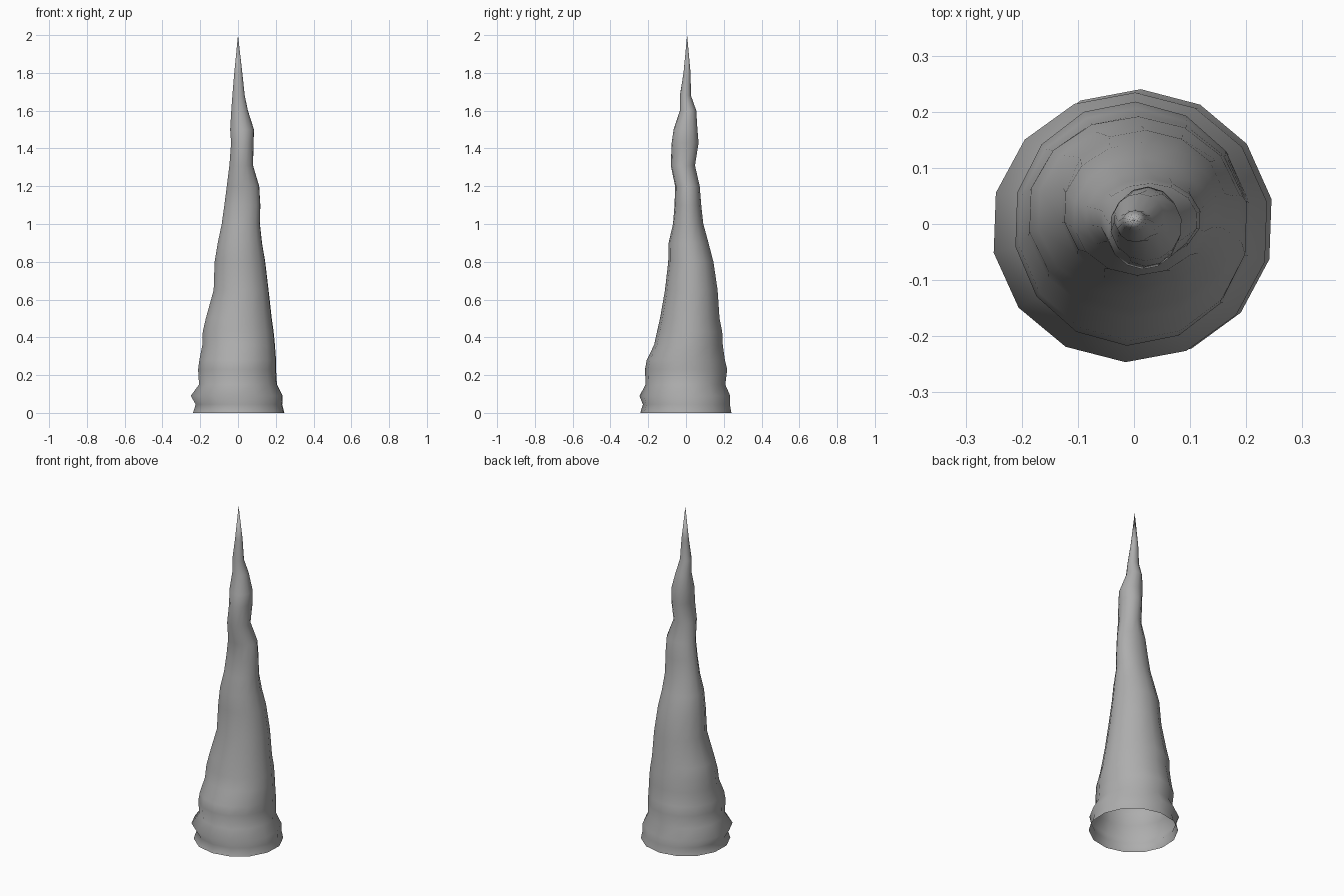
import bpy, bmesh
from math import sin, cos, pi, radians

SIDES = 14
TIP = (0.0, 0.006, 2.0)

# Ring profile: height, x min, x max, y min, y max
RINGS = [
    (0.00, -.240, .247, -.240, .238),
    (0.045, -.226, .236, -.226, .230),
    (0.09, -.252, .239, -.244, .232),
    (0.15, -.208, .208, -.212, .206),
    (0.23, -.213, .203, -.215, .216),
    (0.28, -.206, .203, -.206, .204),
    (0.36, -.190, .197, -.167, .193),
    (0.43, -.188, .190, -.152, .190),
    (0.50, -.172, .180, -.136, .176),
    (0.65, -.130, .163, -.110, .166),
    (0.80, -.125, .145, -.093, .144),
    (0.90, -.108, .128, -.091, .118),
    (1.00, -.087, .117, -.068, .091),
    (1.10, -.073, .119, -.060, .080),
    (1.20, -.060, .113, -.057, .072),
    (1.31, -.046, .080, -.080, .047),
    (1.43, -.037, .083, -.075, .066),
    (1.50, -.042, .085, -.065, .060),
    (1.60, -.036, .053, -.032, .054),
    (1.68, -.030, .036, -.032, .026),
    (1.80, -.020, .023, -.013, .024),
]

# Loft the off-centre rings into a spire, open underneath
bm = bmesh.new()
rows = []
for z, x0, x1, y0, y1 in RINGS:
    cx, cy, rx, ry = (x0 + x1) / 2, (y0 + y1) / 2, (x1 - x0) / 2, (y1 - y0) / 2
    row = []
    for i in range(SIDES):
        a = radians(88) + 2 * pi * i / SIDES
        row.append(bm.verts.new((cx + 1.01 * rx * cos(a), cy + 1.01 * ry * sin(a), z)))
    rows.append(row)
for lo, hi in zip(rows, rows[1:]):
    for i in range(SIDES):
        j = (i + 1) % SIDES
        bm.faces.new((lo[i], lo[j], hi[j], hi[i]))

# Pointed tip
tip = bm.verts.new(TIP)
for i in range(SIDES):
    bm.faces.new((rows[-1][i], rows[-1][(i + 1) % SIDES], tip))
for f in bm.faces:
    f.smooth = True

mesh = bpy.data.meshes.new("stalagmite")
bm.to_mesh(mesh)
bm.free()
spire = bpy.data.objects.new("stalagmite", mesh)
bpy.context.collection.objects.link(spire)

# Darker grey stone
stone = bpy.data.materials.new("stone")
stone.diffuse_color = (0.42, 0.42, 0.42, 1)
mesh.materials.append(stone)
